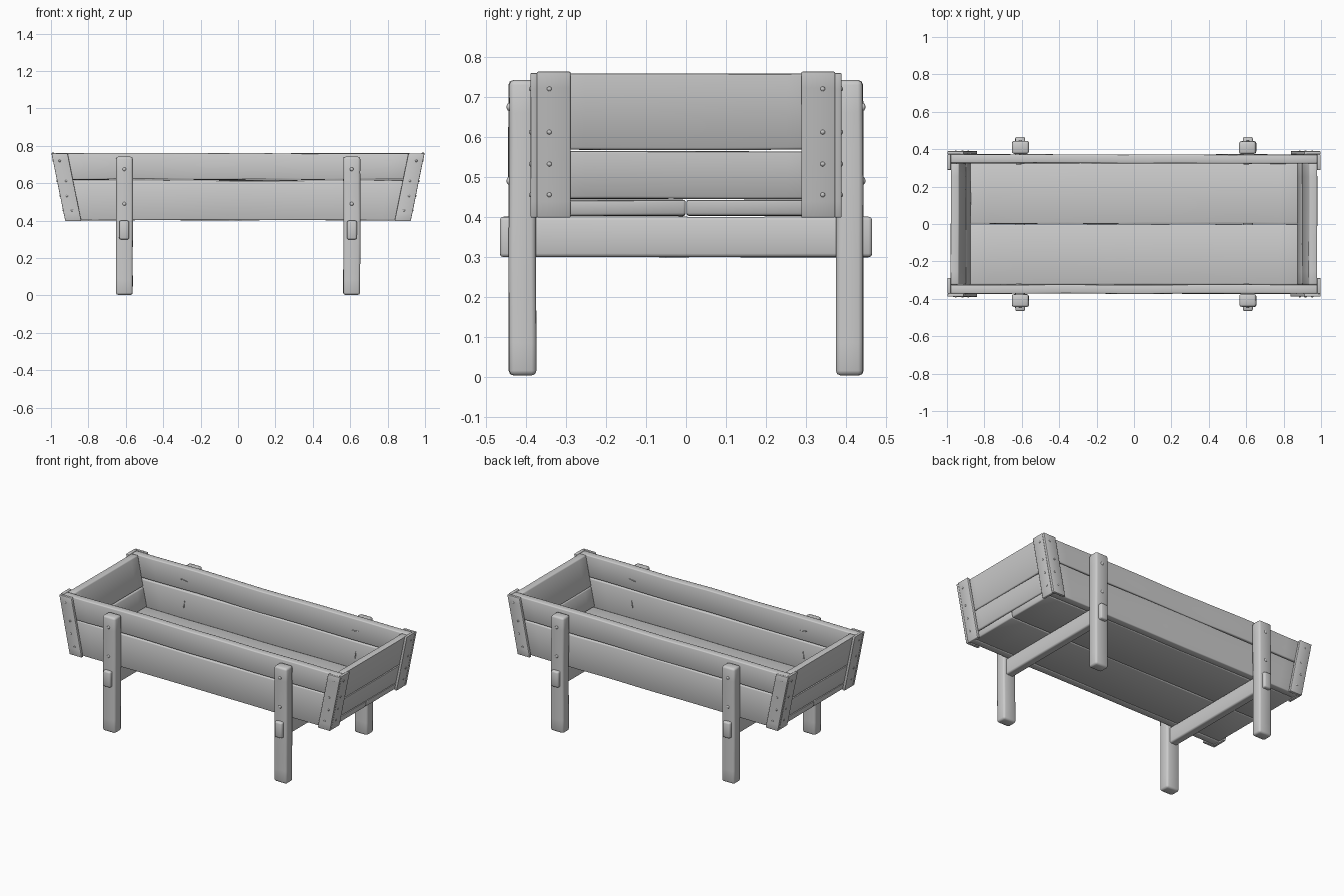
import bpy, bmesh, math
from mathutils import Vector, Matrix, noise

if "Cube" in bpy.data.objects:
    bpy.data.objects.remove(bpy.data.objects["Cube"])

Z0, SLOPE = 0.40, 0.204


def end_x(z, off=0.0):
    """Outer face of the slanted trough end, at height z."""
    return 0.908 + SLOPE * (z - Z0) + off


def finish(name, bm, angle=50):
    bmesh.ops.recalc_face_normals(bm, faces=bm.faces[:])
    me = bpy.data.meshes.new(name)
    bm.to_mesh(me)
    bm.free()
    ob = bpy.data.objects.new(name, me)
    bpy.context.collection.objects.link(ob)
    bpy.ops.object.select_all(action='DESELECT')
    ob.select_set(True)
    bpy.context.view_layer.objects.active = ob
    bpy.ops.object.shade_smooth_by_angle(angle=math.radians(angle))
    return ob


def board(name, x, y, z, axis, bevel=0.006, warp=0.004, cuts=8):
    """Rounded, slightly warped timber; x limits may be functions of z."""
    bm = bmesh.new()
    bmesh.ops.create_cube(bm, size=1)
    for v in bm.verts:
        i, j, k = (int(c > 0) for c in v.co)
        zz = z[k]
        xx = x[i](zz) if callable(x[i]) else x[i]
        v.co = (xx, y[j], zz)
    # long edges are the 4 that run along the grain
    long_edges = sorted(bm.edges, key=lambda e: -abs((e.verts[0].co - e.verts[1].co)[axis]))[:4]
    bmesh.ops.subdivide_edges(bm, edges=long_edges, cuts=cuts, use_grid_fill=True)
    bm.normal_update()
    sharp = [e for e in bm.edges if e.calc_face_angle(0) > math.radians(50)]
    bmesh.ops.bevel(bm, geom=sharp, offset=bevel, segments=2, profile=0.5, affect='EDGES')
    seed = Vector((sum(y) * 7, sum(z) * 5, len(name) * 0.37))
    for v in bm.verts:
        n = noise.noise_vector(v.co * 2.5 + seed) * warp
        n[axis] = 0
        v.co += n * (0.4 if axis != 0 else 1)
    return finish(name, bm)


def nail(name, loc, normal, r=0.007):
    """Low domed nail head facing along normal."""
    bm = bmesh.new()
    rot = Vector(normal).to_track_quat('Z', 'Y').to_matrix().to_4x4()
    bmesh.ops.create_uvsphere(bm, u_segments=12, v_segments=8, radius=r,
                              matrix=Matrix.Translation(loc) @ rot @ Matrix.Diagonal((1, 1, 0.6, 1)))
    finish(name, bm)


def bent_nail(name, loc, direction, length=0.045):
    """Nail end hammered flat against the inner wall."""
    bm = bmesh.new()
    rot = Vector(direction).to_track_quat('Z', 'Y').to_matrix().to_4x4()
    bmesh.ops.create_cone(bm, cap_ends=True, segments=8, radius1=0.0035, radius2=0.002,
                          depth=length, matrix=Matrix.Translation(loc) @ rot)
    finish(name, bm)


# Long side planks with slanted ends
for sy, side in ((-1, 'front'), (1, 'back')):
    for part, z in (('lower', (0.402, 0.614)), ('upper', (0.620, 0.760))):
        board(f'{side}_{part}_plank', (lambda q: -end_x(q), end_x),
              (sy * 0.325, sy * 0.372), z, 0, warp=0.005, cuts=12)

# Floor boards
for sy, side in ((-1, 'front'), (1, 'back')):
    board(f'{side}_floor_board', (lambda q: -end_x(q), end_x),
          (sy * 0.002, sy * 0.324), (0.403, 0.442), 0, warp=0.003, cuts=12)

strip_nails = (0.72, 0.612, 0.532, 0.455)
for sx, end in ((-1, 'left'), (1, 'right')):
    def at(off, s=sx):
        return lambda q: s * end_x(q, off)

    # Slanted end planks
    for part, z in (('lower', (0.445, 0.564)), ('upper', (0.569, 0.759))):
        board(f'{end}_end_{part}_plank', (at(-0.045), at(0)), (-0.324, 0.324), z, 1, warp=0.006)

    for sy, side in ((-1, 'front'), (1, 'back')):
        tag = f'{side}_{end}'
        # Corner strips: one on the long side, one on the end
        board(f'{tag}_side_strip', (at(-0.07), at(0.016)),
              (sy * 0.372, sy * 0.389), (0.398, 0.760), 2, bevel=0.003, warp=0.003)
        board(f'{tag}_end_strip', (at(-0.001), at(0.016)),
              (sy * 0.289, sy * 0.373), (0.398, 0.763), 2, bevel=0.003, warp=0.003)
        for i, z in enumerate(strip_nails):
            nail(f'{tag}_side_strip_nail_{i}',
                 (sx * end_x(z, -0.02 - 0.012 * (i % 2)), sy * 0.389, z), (0, sy, 0), 0.006)
            nail(f'{tag}_end_strip_nail_{i}',
                 (sx * end_x(z, 0.016), sy * 0.342, z), (sx, 0, -SLOPE), 0.006)

        # Leg with its nails
        lx = sx * 0.608
        board(f'{tag}_leg', (lx - 0.045, lx + 0.045), (sy * 0.375, sy * 0.443),
              (0.003, 0.742), 2, bevel=0.012, warp=0.008)
        for i, z in enumerate((0.675, 0.49)):
            nail(f'{tag}_leg_nail_{i}', (lx, sy * 0.443, z), (0, sy, 0), 0.010)
        bent_nail(f'{tag}_upper_nail_end', (lx, sy * 0.322, 0.685), (1, 0, 0.15 * sx))
        bent_nail(f'{tag}_lower_nail_end', (lx, sy * 0.322, 0.53), (0.15, 0, 1))

    # Cross beam passing through both legs
    bx = sx * 0.609
    board(f'{end}_cross_beam', (bx - 0.026, bx + 0.026), (-0.466, 0.466),
          (0.299, 0.400), 1, bevel=0.009, warp=0.002)
